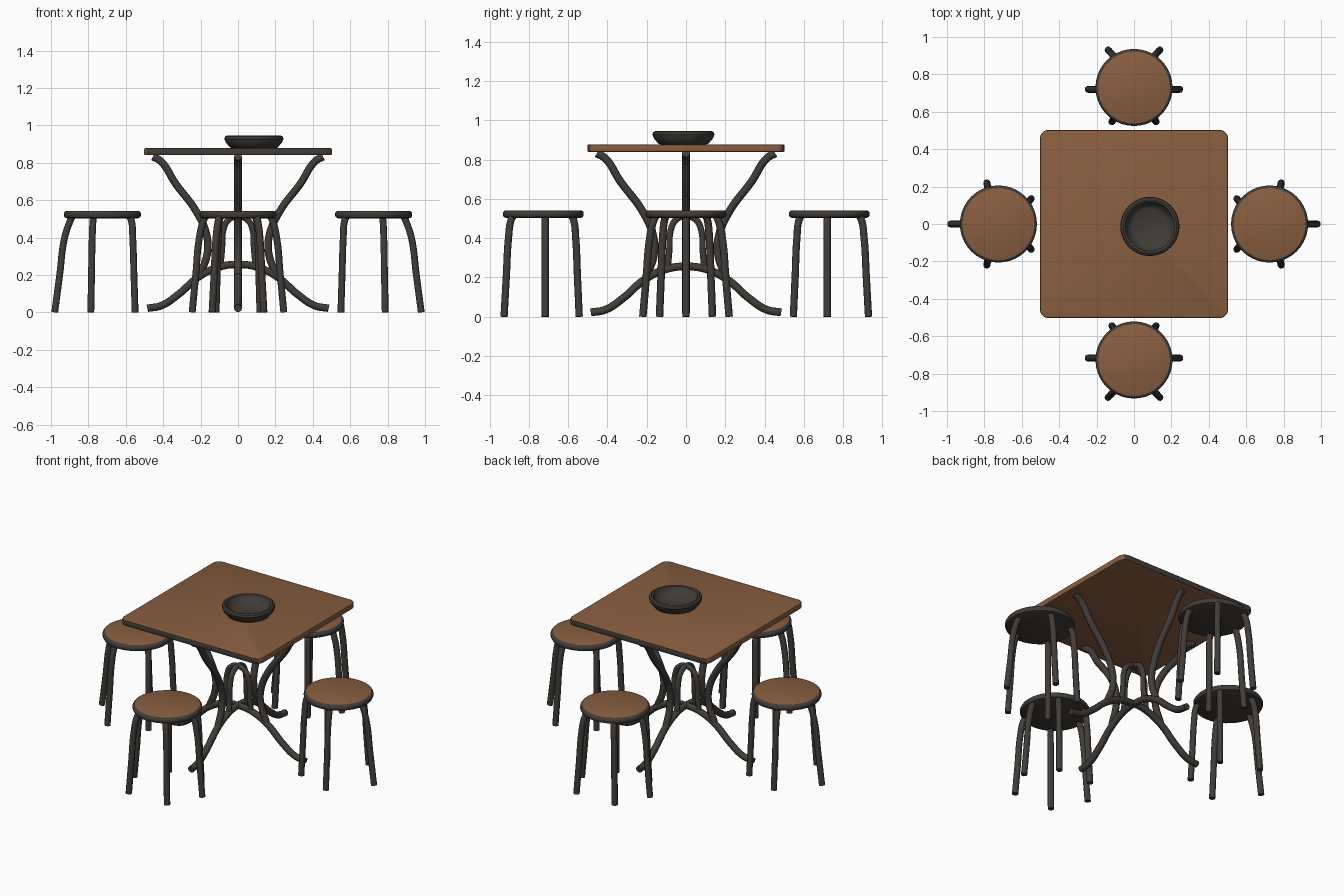
import bpy, bmesh, math
from mathutils import Vector, Matrix

if "Cube" in bpy.data.objects:
    bpy.data.objects.remove(bpy.data.objects["Cube"])


def material(name, rgb):
    m = bpy.data.materials.new(name)
    m.diffuse_color = (*rgb, 1)
    m.use_nodes = True
    m.node_tree.nodes["Principled BSDF"].inputs["Base Color"].default_value = m.diffuse_color
    return m


DARK = material("dark grey metal", (0.052, 0.046, 0.040))
WOOD = material("brown wood", (0.25, 0.112, 0.05))


def finish(bm, name, mats, loc=(0, 0, 0)):
    me = bpy.data.meshes.new(name)
    bm.to_mesh(me)
    bm.free()
    ob = bpy.data.objects.new(name, me)
    bpy.context.collection.objects.link(ob)
    for m in mats:
        me.materials.append(m)
    ob.location = loc
    select(ob)
    bpy.ops.object.shade_smooth_by_angle(angle=math.radians(35))
    return ob


def select(ob):
    bpy.ops.object.select_all(action='DESELECT')
    ob.select_set(True)
    bpy.context.view_layer.objects.active = ob


def tube(name, pts, radius):
    """Round bent rod through the points."""
    cu = bpy.data.curves.new(name, 'CURVE')
    cu.dimensions = '3D'
    cu.bevel_depth = radius
    cu.bevel_resolution = 3
    cu.resolution_u = 6
    cu.use_fill_caps = True
    sp = cu.splines.new('BEZIER')
    sp.bezier_points.add(len(pts) - 1)
    for bp, p in zip(sp.bezier_points, pts):
        bp.co = p
        bp.handle_left_type = bp.handle_right_type = 'AUTO'
    cu.materials.append(DARK)
    ob = bpy.data.objects.new(name, cu)
    bpy.context.collection.objects.link(ob)
    select(ob)
    bpy.ops.object.convert(target='MESH')
    bpy.ops.object.shade_smooth_by_angle(angle=math.radians(40))


def lathe(name, profile, loc, mats, rule=None):
    """Turned shape from (radius, height) points, starting and ending on the axis."""
    bm = bmesh.new()
    vs = [bm.verts.new((r, 0, z)) for r, z in profile]
    es = [bm.edges.new(p) for p in zip(vs, vs[1:])]
    bmesh.ops.spin(bm, geom=vs + es, axis=(0, 0, 1), cent=(0, 0, 0),
                   angle=2 * math.pi, steps=40, use_duplicate=False)
    bmesh.ops.remove_doubles(bm, verts=bm.verts, dist=1e-5)
    bmesh.ops.recalc_face_normals(bm, faces=bm.faces)
    if rule:
        for f in bm.faces:
            f.material_index = rule(f)
    return finish(bm, name, mats, loc)


# Table top: rounded square, wood with dark front and back edges
bm = bmesh.new()
bmesh.ops.create_cube(bm, size=1, matrix=Matrix.Diagonal((1.005, 1.005, 0.037, 1)))
upright = [e for e in bm.edges if abs(e.verts[0].co.z - e.verts[1].co.z) > 0.01]
bmesh.ops.bevel(bm, geom=upright, offset=0.045, segments=6, profile=0.5, affect='EDGES')
rim = [e for e in bm.edges if abs(e.verts[0].co.z - e.verts[1].co.z) < 0.001
       and any(abs(f.normal.z) > 0.9 for f in e.link_faces)]
bmesh.ops.bevel(bm, geom=rim, offset=0.006, segments=2, profile=0.5, affect='EDGES')
bm.normal_update()
for f in bm.faces:
    n = f.normal
    f.material_index = 1 if abs(n.y) > abs(n.x) and abs(n.y) > 0.6 else 0
finish(bm, "table_top", [WOOD, DARK], (0, 0, 0.859))

# Table base: bent rods in two crossing upright planes
upper = [(0.455, 0.832), (0.415, 0.81), (0.335, 0.69), (0.22, 0.535),
         (0.167, 0.41), (0.165, 0.31), (0.205, 0.20)]
foot = [(0.485, 0.022), (0.41, 0.036), (0.32, 0.095), (0.21, 0.19), (0.1, 0.243)]
arch = [(0.095, 0.235), (0.085, 0.34), (0.078, 0.44), (0.05, 0.495)]
for axis, turn in (("x", 0), ("y", math.pi / 2)):
    rot = Matrix.Rotation(turn, 3, 'Z')

    def place(pts):
        return [rot @ Vector((r, 0, z)) for r, z in pts]

    def mirrored(pts, mid):
        return place(pts + [(0, mid)] + [(-r, z) for r, z in reversed(pts)])

    tube(f"table_feet_{axis}", mirrored(foot, 0.256), 0.021)
    tube(f"table_inner_arch_{axis}", mirrored(arch, 0.512), 0.017)
    for s in (1, -1):
        tube(f"table_upper_leg_{axis}_{'plus' if s > 0 else 'minus'}",
             place([(s * r, z) for r, z in upper]), 0.021)

# Bowl
bowl = [(0, 0), (0.11, 0), (0.128, 0.006), (0.15, 0.032), (0.158, 0.052), (0.154, 0.064),
        (0.143, 0.07), (0.132, 0.066), (0.125, 0.052), (0.112, 0.03), (0.095, 0.02), (0, 0.018)]
lathe("bowl", bowl, (0.085, -0.013, 0.876), [DARK])

# Stools: the side ones have five legs, the front and back ones six
seat = [(0, 0.503), (0.19, 0.503), (0.201, 0.508), (0.206, 0.518), (0.206, 0.53),
        (0.2, 0.539), (0.192, 0.5425), (0, 0.5425)]
five = [(0.172, 0, 0.255, 0), (0.05, 0.165, 0.062, 0.22), (0.05, -0.165, 0.062, -0.22),
        (-0.155, 0.11, -0.175, 0.135), (-0.155, -0.11, -0.175, -0.135)]
six = [(0.165, s * 0.105, 0.2, s * 0.138) for s in (1, -1)]
six += [(-0.01, s * 0.185, -0.01, s * 0.245) for s in (1, -1)]
six += [(-0.155, s * 0.1, -0.183, s * 0.118) for s in (1, -1)]


def stool(name, x, y, angle, legs):
    lathe(name + "_seat", seat, (x, y, 0), [DARK, WOOD],
          lambda f: int(f.normal.z > 0.9 and f.calc_center_median().z > 0.5415))
    rot = Matrix.Rotation(angle, 3, 'Z')
    base = Vector((x, y, 0))
    for i, (tx, ty, fx, fy) in enumerate(legs):
        top, bottom = Vector((tx, ty, 0.49)), Vector((fx, fy, 0.0))
        knee = top.lerp(bottom, 0.36)
        knee.z = 0.40
        low = knee.lerp(bottom, 0.5)
        start = Vector((tx * 0.93, ty * 0.93, 0.515))
        tube(f"{name}_leg_{i + 1}",
             [base + rot @ p for p in (start, top, knee, low, bottom)], 0.019)


stool("right_stool", 0.725, 0, 0, five)
stool("left_stool", -0.725, 0, math.pi, five)
stool("back_stool", 0, 0.73, math.pi / 2, six)
stool("front_stool", 0, -0.727, -math.pi / 2, six)
